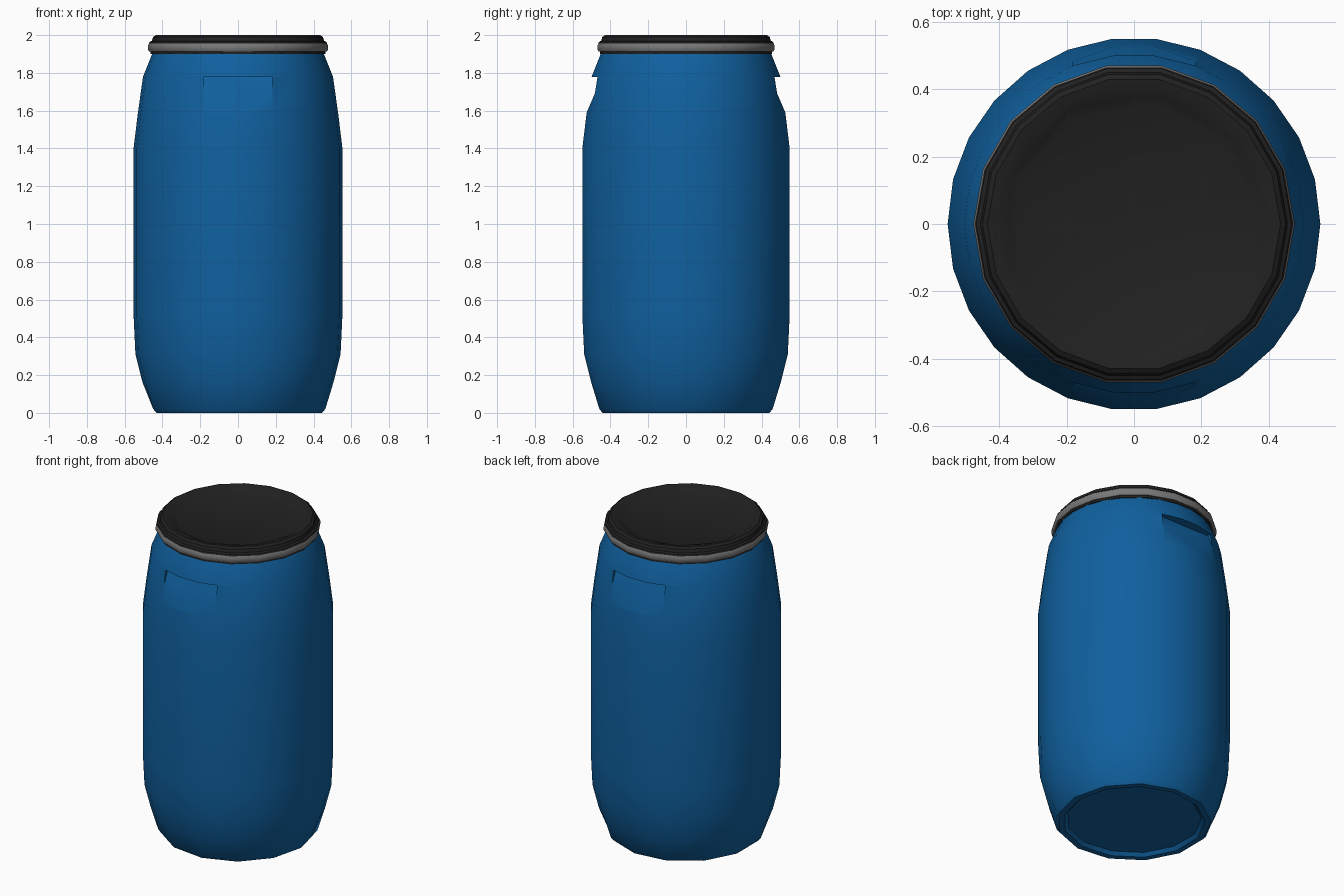
import bpy, bmesh, math

if "Cube" in bpy.data.objects:
    bpy.data.objects.remove(bpy.data.objects["Cube"])


def material(name, rgb):
    m = bpy.data.materials.new(name)
    m.diffuse_color = (*rgb, 1)
    m.use_nodes = True
    m.node_tree.nodes["Principled BSDF"].inputs["Base Color"].default_value = m.diffuse_color
    return m


BLUE = material("blue plastic", (0.005, 0.118, 0.345))
BLACK = material("black plastic", (0.015, 0.015, 0.015))
STEEL = material("grey steel", (0.19, 0.19, 0.19))


def make_object(name, bm, mat):
    bmesh.ops.recalc_face_normals(bm, faces=bm.faces)
    me = bpy.data.meshes.new(name)
    bm.to_mesh(me)
    bm.free()
    if mat:
        me.materials.append(mat)
    ob = bpy.data.objects.new(name, me)
    bpy.context.collection.objects.link(ob)
    return ob


def lathe(name, profile, sides, mat, closed=False):
    """Spin (radius, z, coarse) points; coarse rings show half the sides."""
    bm = bmesh.new()
    rings = []
    for r, z, coarse in profile:
        ring = []
        for i in range(sides):
            a = 2 * math.pi * i / sides
            k = r * math.cos(2 * math.pi / sides) if coarse and i % 2 else r
            ring.append(bm.verts.new((k * math.cos(a), k * math.sin(a), z)))
        rings.append(ring)
    pairs = list(zip(rings, rings[1:]))
    if closed:
        pairs.append((rings[-1], rings[0]))
    else:
        bm.faces.new(rings[0])
        bm.faces.new(rings[-1])
    for lo, hi in pairs:
        for i in range(sides):
            j = (i + 1) % sides
            bm.faces.new((lo[i], lo[j], hi[j], hi[i]))
    return make_object(name, bm, mat)


def smooth(ob, angle):
    bpy.ops.object.select_all(action='DESELECT')
    ob.select_set(True)
    bpy.context.view_layer.objects.active = ob
    bpy.ops.object.shade_smooth_by_angle(angle=math.radians(angle))


# Barrel body with slightly recessed base
body = lathe("barrel_body", [
    (0.39, 0.02, 1), (0.41, 0.0, 1), (0.445, 0.0, 1), (0.462, 0.02, 1),
    (0.505, 0.16, 0), (0.543, 0.31, 0), (0.553, 0.52, 0), (0.553, 1.40, 0),
    (0.531, 1.58, 0), (0.503, 1.78, 0), (0.455, 1.90, 0), (0.44, 1.93, 0)],
    26, BLUE)

# Wedge-shaped hand grips cut into front and back
for side in (-1, 1):
    bm = bmesh.new()
    ends = [[bm.verts.new((x, side * y, z)) for y, z in
             ((0.70, 1.778), (0.445, 1.778), (0.552, 1.53), (0.70, 1.53))]
            for x in (-0.182, 0.182)]
    for e in ends:
        bm.faces.new(e)
    for i in range(4):
        j = (i + 1) % 4
        bm.faces.new((ends[0][i], ends[0][j], ends[1][j], ends[1][i]))
    cutter = make_object("grip_cutter", bm, BLUE)
    cutter.hide_render = True
    mod = body.modifiers.new("grip", 'BOOLEAN')
    mod.operation = 'DIFFERENCE'
    mod.solver = 'EXACT'
    mod.object = cutter
    bpy.context.view_layer.objects.active = body
    bpy.ops.object.modifier_apply(modifier=mod.name)
    bpy.data.objects.remove(cutter)
smooth(body, 35)

# Lid with raised rim, stepped centre and skirt below the clamp ring
lid = lathe("lid", [
    (0.445, 1.90, 0), (0.462, 1.90, 0), (0.462, 1.95, 0), (0.472, 1.955, 0),
    (0.468, 1.964, 0), (0.456, 1.97, 0), (0.45, 1.99, 0), (0.435, 2.0, 0),
    (0.405, 1.995, 0), (0.39, 1.982, 1), (0.365, 1.97, 1)], 18, BLACK)
smooth(lid, 30)

# Steel clamp ring
ring = lathe("clamp_ring", [
    (0.455, 1.912, 0), (0.47, 1.912, 0), (0.477, 1.925, 0),
    (0.477, 1.943, 0), (0.471, 1.956, 0), (0.455, 1.956, 0)],
    18, STEEL, closed=True)
smooth(ring, 50)
